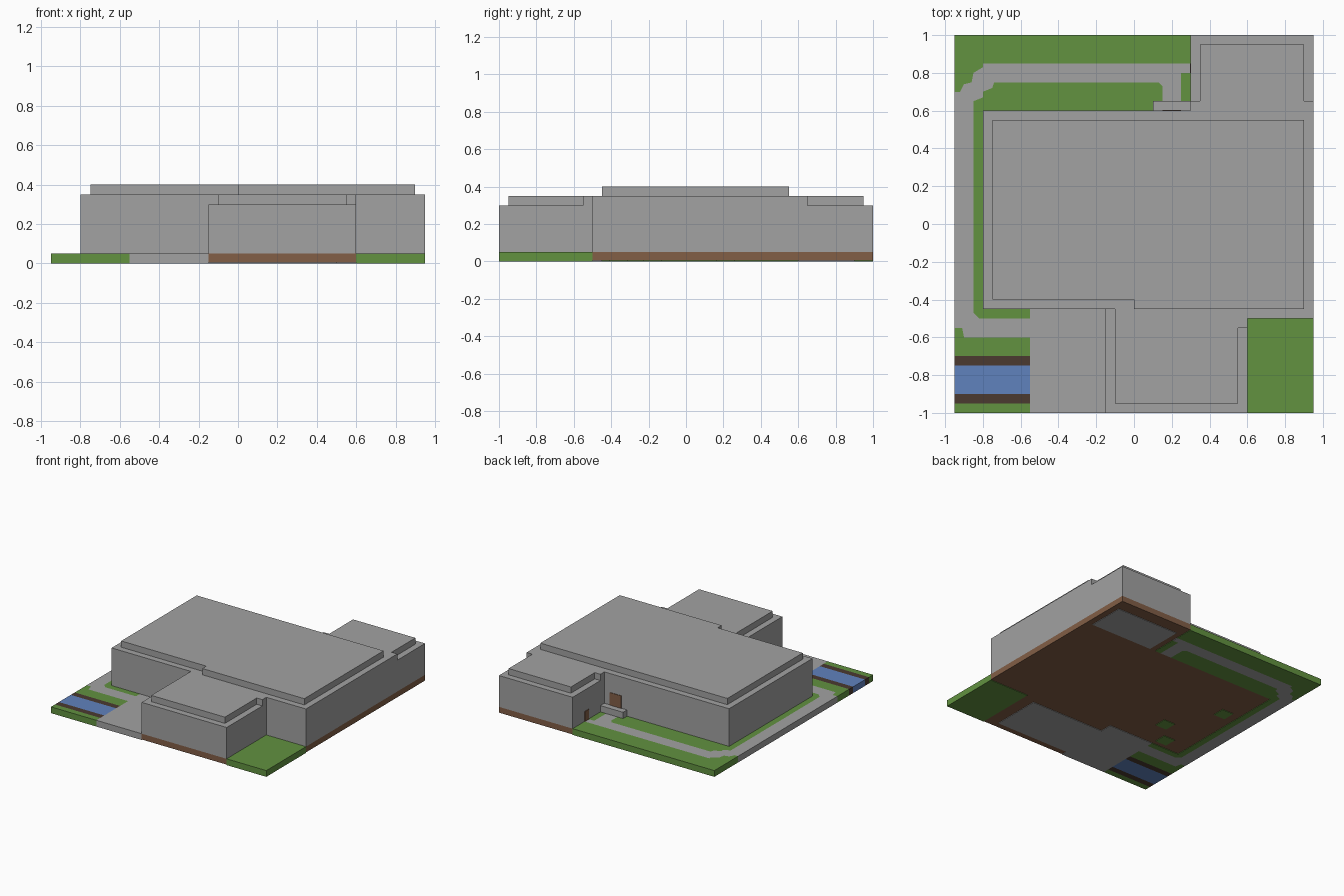
import bpy
import bmesh

cube = bpy.data.objects.get("Cube")
if cube:
    bpy.data.objects.remove(cube, do_unlink=True)


def material(name, rgb):
    m = bpy.data.materials.new(name)
    m.use_nodes = True
    m.diffuse_color = (*rgb, 1)
    bsdf = next(n for n in m.node_tree.nodes if n.type == 'BSDF_PRINCIPLED')
    bsdf.inputs["Base Color"].default_value = (*rgb, 1)
    bsdf.inputs["Roughness"].default_value = 0.9
    return m


GREY = material("stone_grey", (0.36, 0.36, 0.36))
GREEN = material("grass_green", (0.122, 0.287, 0.051))
BROWN = material("earth_brown", (0.223, 0.112, 0.061))
DARK = material("dark_wood", (0.07, 0.042, 0.03))
BLUE = material("water_blue", (0.117, 0.223, 0.515))


def prism(name, outline, z0, z1, mat):
    """Extrude a flat outline from z0 up to z1."""
    bm = bmesh.new()
    face = bm.faces.new([bm.verts.new((x, y, z0)) for x, y in outline])
    top = bmesh.ops.extrude_face_region(bm, geom=[face])["geom"]
    for v in top:
        if isinstance(v, bmesh.types.BMVert):
            v.co.z = z1
    bmesh.ops.recalc_face_normals(bm, faces=bm.faces)
    mesh = bpy.data.meshes.new(name)
    bm.to_mesh(mesh)
    bm.free()
    mesh.materials.append(mat)
    obj = bpy.data.objects.new(name, mesh)
    bpy.context.collection.objects.link(obj)
    return obj


def box(name, x0, x1, y0, y1, z0, z1, mat):
    return prism(name, [(x0, y0), (x1, y0), (x1, y1), (x0, y1)], z0, z1, mat)


G = 0.05      # ground top
LOW = 0.30    # wing wall top
MID = 0.35    # main wall top
TOP = 0.40    # main roof top

# Garden path, with the lawns sharing its edges
north_edge = [(0.3, 0.85), (-0.8, 0.85), (-0.8, 0.83), (-0.85, 0.8),
              (-0.86, 0.75), (-0.9, 0.74), (-0.92, 0.7), (-0.95, 0.7)]
south_edge = [(-0.95, -0.55), (-0.91, -0.55), (-0.9, -0.6), (-0.55, -0.6)]
inner_edge = [(-0.55, -0.5), (-0.82, -0.5), (-0.85, -0.47), (-0.85, 0.65),
              (-0.8, 0.67), (-0.8, 0.7), (-0.75, 0.72), (-0.74, 0.75),
              (0.13, 0.75), (0.15, 0.73), (0.15, 0.6)]
branch = [(0.25, 0.6), (0.25, 0.8), (0.3, 0.8)]
prism("garden_path", north_edge + south_edge + inner_edge + branch, 0, G, GREY)
prism("back_lawn", north_edge + [(-0.95, 1), (0.3, 1)], 0, G, GREEN)
prism("inner_lawn", inner_edge + [(-0.8, 0.6), (-0.8, -0.45), (-0.55, -0.45)],
      0, G, GREEN)
prism("side_lawn", south_edge + [(-0.55, -0.7), (-0.95, -0.7)], 0, G, GREEN)
box("branch_lawn", 0.25, 0.3, 0.6, 0.8, 0, G, GREEN)
box("front_lawn", 0.6, 0.95, -1, -0.5, 0, G, GREEN)

# Water channel between two dark banks
for name, y0, y1, mat in (("channel_bank_back", -0.75, -0.7, DARK),
                          ("channel_water", -0.9, -0.75, BLUE),
                          ("channel_bank_front", -0.95, -0.9, DARK),
                          ("channel_lawn", -1, -0.95, GREEN)):
    box(name, -0.95, -0.55, y0, y1, 0, G, mat)

# Driveway
box("driveway", -0.55, -0.15, -1, -0.45, 0, G, GREY)

# Foundation under the whole building, with floor patches below
F = 0.004
prism("foundation", [(-0.8, -0.45), (-0.8, 0.6), (0.3, 0.6), (0.3, 1), (0.95, 1),
                     (0.95, -0.5), (0.6, -0.5), (0.6, -1), (-0.15, -1),
                     (-0.15, -0.45)], F, G, BROWN)
box("front_wing_floor", -0.15, 0.5, -0.95, -0.55, 0, F, GREY)
box("back_wing_floor", 0.35, 0.9, 0.6, 0.9, 0, F, GREY)
for i, (x, y) in enumerate([(-0.6, -0.36), (-0.68, 0.21), (-0.45, -0.18)]):
    box(f"floor_bed_{i}", x - 0.05, x + 0.05, y - 0.05, y + 0.05, 0, F, GREEN)

# Main hall and its stepped roof
prism("main_hall", [(-0.8, -0.45), (-0.1, -0.45), (-0.1, -0.5), (0.95, -0.5),
                    (0.95, 0.6), (-0.8, 0.6)], G, MID, GREY)
prism("main_roof", [(-0.75, -0.4), (0, -0.4), (0, -0.45), (0.9, -0.45),
                    (0.9, 0.55), (-0.75, 0.55)], MID, TOP, GREY)

# Front wing, its roof and the raised corner beside the hall
prism("front_wing", [(-0.15, -1), (0.6, -1), (0.6, -0.5), (-0.1, -0.5),
                     (-0.1, -0.45), (-0.15, -0.45)], G, LOW, GREY)
prism("front_wing_roof", [(-0.1, -0.95), (0.55, -0.95), (0.55, -0.55),
                          (0.6, -0.55), (0.6, -0.5), (-0.1, -0.5)],
      LOW, MID, GREY)

# Back wing and its roof
box("back_wing", 0.3, 0.95, 0.6, 1, G, LOW, GREY)
prism("back_wing_roof", [(0.3, 0.6), (0.95, 0.6), (0.95, 0.65), (0.9, 0.65),
                         (0.9, 0.95), (0.35, 0.95), (0.35, 0.65), (0.3, 0.65)],
      LOW, MID, GREY)

# Back step and the two doors
box("back_step", 0.1, 0.3, 0.6, 0.65, G, 0.1, GREY)
box("back_door", 0.15, 0.25, 0.6, 0.604, 0.1, 0.2, BROWN)
box("wing_door", 0.296, 0.3, 0.8, 0.85, G, 0.13, BROWN)
